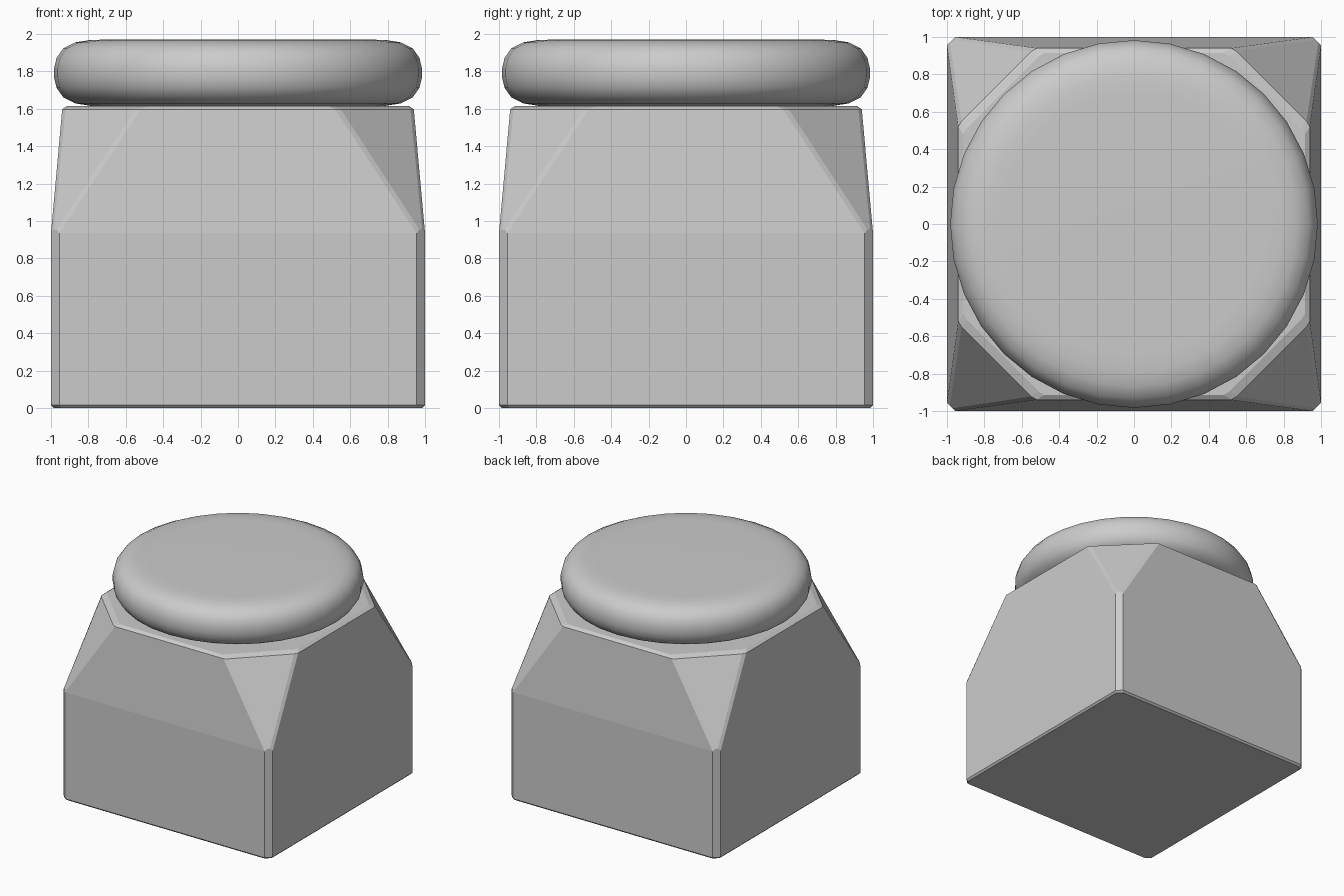
import bpy, bmesh
from math import sin, cos, pi, radians

if "Cube" in bpy.data.objects:
    bpy.data.objects.remove(bpy.data.objects["Cube"])


def loft(name, rings):
    """Skin closed rings of equal length and cap both ends."""
    bm = bmesh.new()
    loops = [[bm.verts.new(p) for p in ring] for ring in rings]
    n = len(loops[0])
    for lo, hi in zip(loops, loops[1:]):
        for i in range(n):
            j = (i + 1) % n
            bm.faces.new((lo[i], lo[j], hi[j], hi[i]))
    bm.faces.new(loops[0][::-1])
    bm.faces.new(loops[-1])
    bmesh.ops.recalc_face_normals(bm, faces=bm.faces[:])
    mesh = bpy.data.meshes.new(name)
    bm.to_mesh(mesh)
    bm.free()
    obj = bpy.data.objects.new(name, mesh)
    bpy.context.collection.objects.link(obj)
    return obj


def corner_ring(a, b, za, c, d, zc):
    """Square ring whose four corners are cut by four points each."""
    corner = [(b, a, za), (d, c, zc), (c, d, zc), (a, b, za)]
    ring = []
    for k in range(4):
        co, si = round(cos(k * pi / 2)), round(sin(k * pi / 2))
        ring += [(x * co - y * si, x * si + y * co, z) for x, y, z in corner]
    return ring


# Body: bevelled block with cut upper corners
loft("body", [
    corner_ring(0.945, 0.985, 0.0, 0.96, 0.97, 0.0),
    corner_ring(0.955, 1.0, 0.015, 0.97, 0.985, 0.015),
    corner_ring(0.955, 1.0, 0.935, 0.97, 0.985, 0.955),
    corner_ring(0.52, 0.94, 1.597, 0.55, 0.922, 1.597),
    corner_ring(0.48, 0.914, 1.615, 0.51, 0.895, 1.615),
])

# Cap: soft round disc, profile mirrored about its middle height
half = [(0.70, 0.178), (0.79, 0.176), (0.87, 0.163), (0.935, 0.13),
        (0.97, 0.08), (0.983, 0.027)]
profile = [(r, 1.792 - h) for r, h in half] + [(r, 1.792 + h) for r, h in half[::-1]]
SIDES = 32
cap = loft("cap", [[(r * cos(2 * pi * i / SIDES), r * sin(2 * pi * i / SIDES), z)
                    for i in range(SIDES)] for r, z in profile])
bpy.context.view_layer.objects.active = cap
cap.select_set(True)
bpy.ops.object.shade_smooth_by_angle(angle=radians(45))
